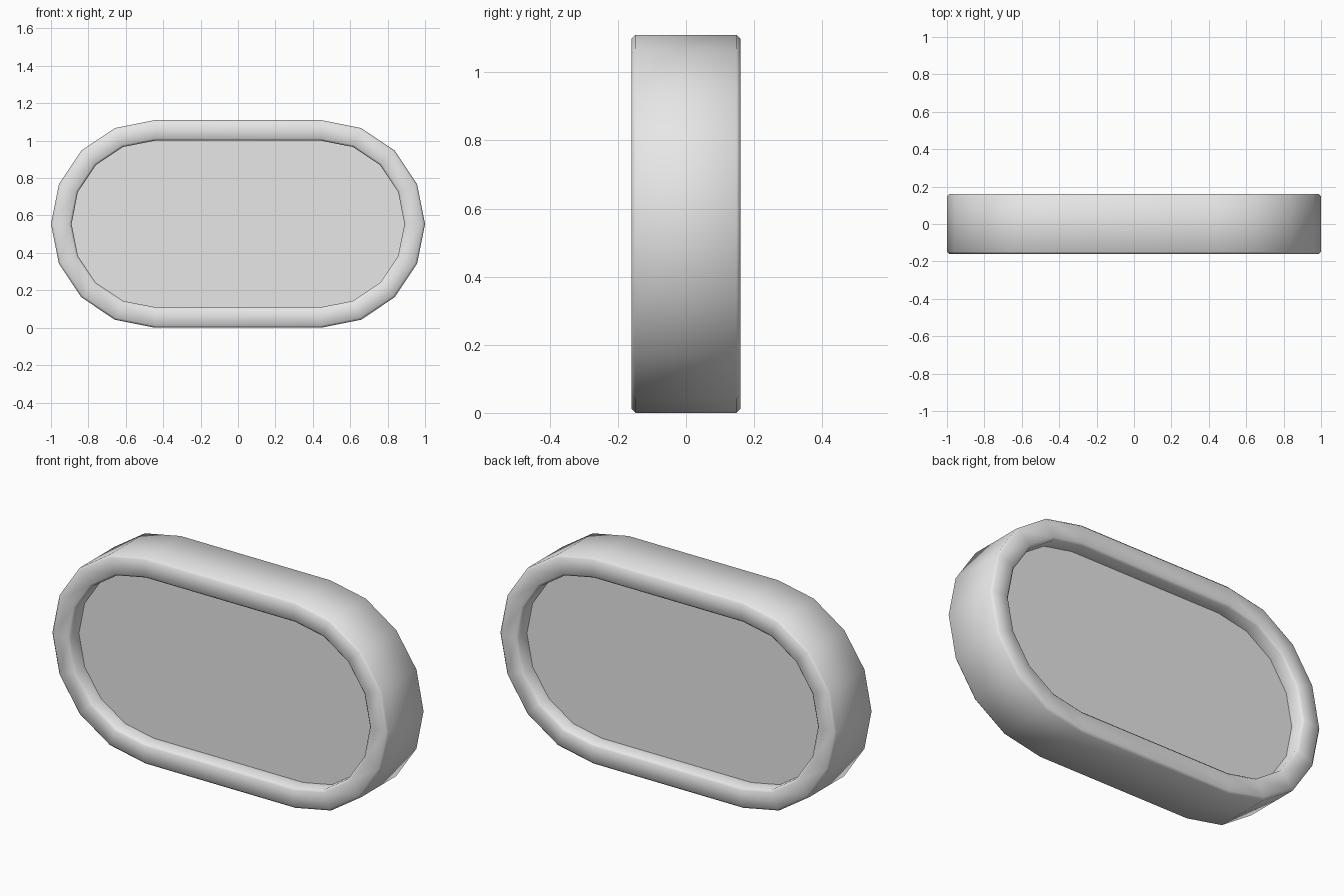
import bpy, bmesh, math

if "Cube" in bpy.data.objects:
    bpy.data.objects.remove(bpy.data.objects["Cube"], do_unlink=True)

HALF_STRAIGHT, OUTER, INNER = 0.445, 0.555, 0.445
DEPTH, FLOOR, BEVEL, SEGMENTS = 0.16, 0.08, 0.012, 8

grey = bpy.data.materials.new("plain grey")
grey.use_nodes = True
colour = (0.8, 0.8, 0.8, 1)
grey.diffuse_color = colour
grey.node_tree.nodes["Principled BSDF"].inputs["Base Color"].default_value = colour


def stadium(bm, radius, y):
    """Ring of vertices round a pill outline."""
    ring = []
    for side in (1, -1):
        for i in range(SEGMENTS + 1):
            a = math.pi * i / SEGMENTS - math.pi / 2
            ring.append(bm.verts.new((side * (HALF_STRAIGHT + radius * math.cos(a)), y,
                                      OUTER + side * radius * math.sin(a))))
    return ring


def make_object(name, bm):
    bmesh.ops.recalc_face_normals(bm, faces=bm.faces)
    mesh = bpy.data.meshes.new(name)
    bm.to_mesh(mesh)
    bm.free()
    obj = bpy.data.objects.new(name, mesh)
    bpy.context.collection.objects.link(obj)
    mesh.materials.append(grey)
    bpy.ops.object.select_all(action="DESELECT")
    obj.select_set(True)
    bpy.context.view_layer.objects.active = obj
    bpy.ops.object.shade_smooth_by_angle(angle=math.radians(60))


# Pill-shaped body: bevelled rim with a recessed panel on front and back
half = [(INNER, FLOOR), (INNER, DEPTH - BEVEL), (INNER + BEVEL, DEPTH),
        (OUTER - BEVEL, DEPTH), (OUTER, DEPTH - BEVEL)]
profile = [(r, -y) for r, y in half] + half[::-1]
bm = bmesh.new()
rings = [stadium(bm, r, y) for r, y in profile]
for a, b in zip(rings, rings[1:]):
    for i in range(len(a)):
        j = (i + 1) % len(a)
        bm.faces.new((a[i], a[j], b[j], b[i]))
for ring in (rings[0], rings[-1]):
    bm.faces.new(ring)
make_object("recessed_pill_body", bm)
